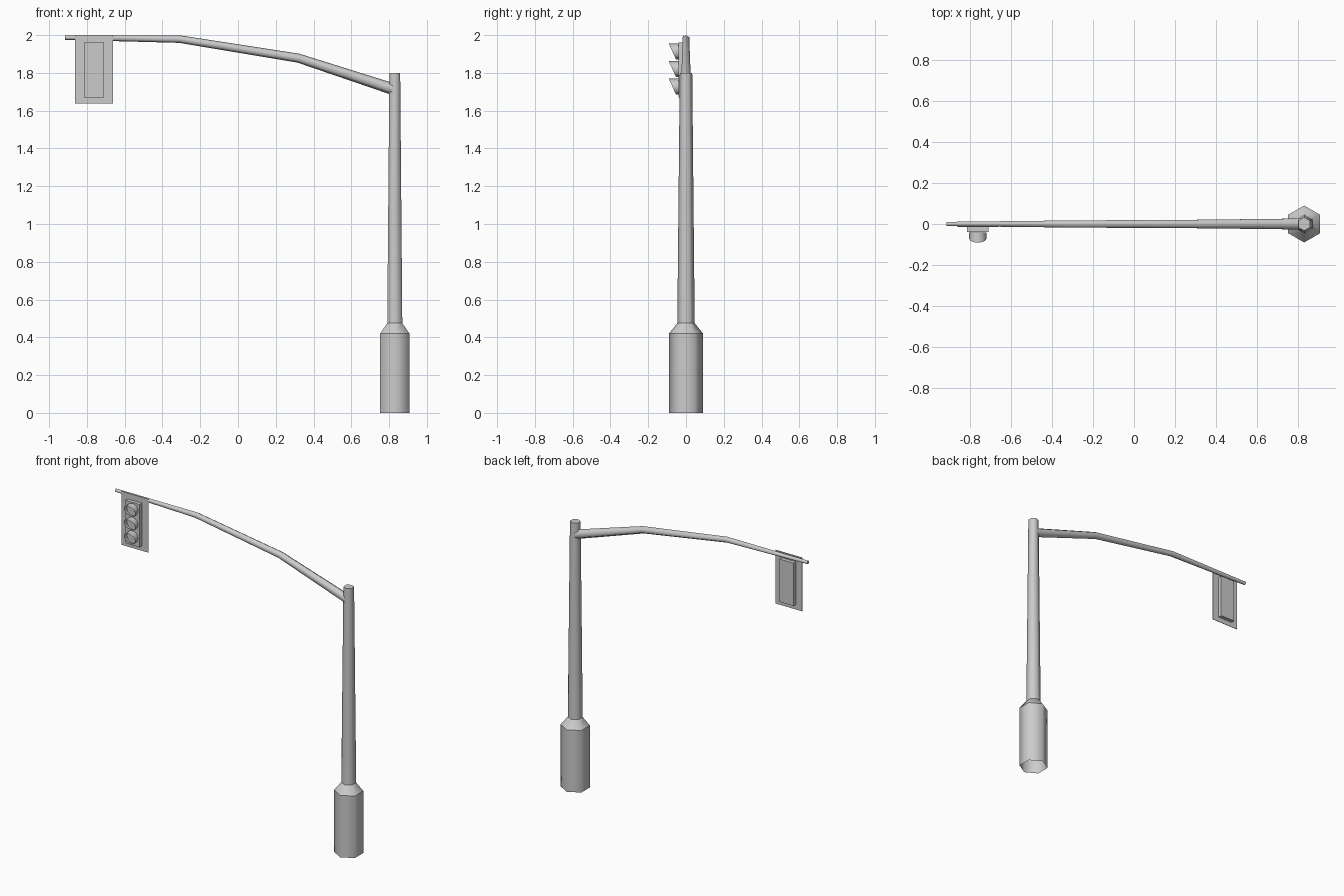
import bpy, bmesh
from math import sin, cos, pi
from mathutils import Vector

if "Cube" in bpy.data.objects:
    bpy.data.objects.remove(bpy.data.objects["Cube"])


def finish(name, bm, smooth_sides=False):
    bmesh.ops.recalc_face_normals(bm, faces=bm.faces[:])
    if smooth_sides:
        for f in bm.faces:
            f.smooth = len(f.verts) == 4
    me = bpy.data.meshes.new(name)
    bm.to_mesh(me)
    bm.free()
    ob = bpy.data.objects.new(name, me)
    bpy.context.collection.objects.link(ob)
    return ob


def loft(bm, rings, cap_start=False, cap_end=False, sharp_rings=()):
    """Bridge equal-sized rings of points into a tube."""
    vs = [[bm.verts.new(p) for p in ring] for ring in rings]
    n = len(vs[0])
    for a, b in zip(vs, vs[1:]):
        for i in range(n):
            j = (i + 1) % n
            bm.faces.new((a[i], a[j], b[j], b[i]))
    if cap_start:
        bm.faces.new(vs[0])
    if cap_end:
        bm.faces.new(vs[-1])
    for r in sharp_rings:
        for i in range(n):
            e = bm.edges.get((vs[r][i], vs[r][(i + 1) % n]))
            if e:
                e.smooth = False


def box(name, x0, x1, y0, y1, z0, z1):
    bm = bmesh.new()
    rings = [[(x0, y, z0), (x1, y, z0), (x1, y, z1), (x0, y, z1)] for y in (y0, y1)]
    loft(bm, rings, True, True)
    return finish(name, bm)


HEX = [pi / 2 + i * pi / 3 for i in range(6)]

# Hexagonal pole with a wide base, open underneath
PX = 0.83
profile = [(0.09, 0), (0.09, 0.42), (0.046, 0.475), (0.033, 1.8)]
bm = bmesh.new()
loft(bm, [[(PX + r * cos(a), r * sin(a), z) for a in HEX] for r, z in profile],
     cap_end=True, sharp_rings=(1, 2, 3))
finish("pole", bm, True)

# Bent tapering arm, hexagonal with a ridge on top
path = [(0.83, 1.711, 0.031), (0.32, 1.878, 0.024),
        (-0.31, 1.979, 0.02), (-0.915, 1.987, 0.012)]
pts = [Vector((x, 0, z)) for x, z, r in path]
rings = []
for i, (x, z, r) in enumerate(path):
    t = (pts[min(i + 1, 3)] - pts[max(i - 1, 0)]).normalized()
    up = Vector((0, 1, 0)).cross(t)
    if up.z < 0:
        up = -up
    rings.append([pts[i] + r * (Vector((0, cos(a), 0)) + up * sin(a)) for a in HEX])
bm = bmesh.new()
loft(bm, rings, True, True, sharp_rings=(0, 3))
finish("arm", bm, True)

# Signal back plate and housing
SX = -0.762
box("back_plate", SX - 0.1, SX + 0.1, -0.015, -0.012, 1.637, 2.0)
box("signal_housing", SX - 0.053, SX + 0.053, -0.04, 0.013, 1.67, 1.96)

# Three lenses with slanted visors
R, N = 0.042, 12
for name, z in (("top", 1.913), ("middle", 1.82), ("bottom", 1.727)):
    circle = [(R * cos(2 * pi * i / N), R * sin(2 * pi * i / N)) for i in range(N)]
    back = [(SX + u, -0.041, z + v) for u, v in circle]
    front = [(SX + u, -0.072 - 0.019 * v / R, z + v) for u, v in circle]
    bm = bmesh.new()
    loft(bm, [back, front], cap_start=True, sharp_rings=(0,))
    finish(name + "_lens_visor", bm, True)
